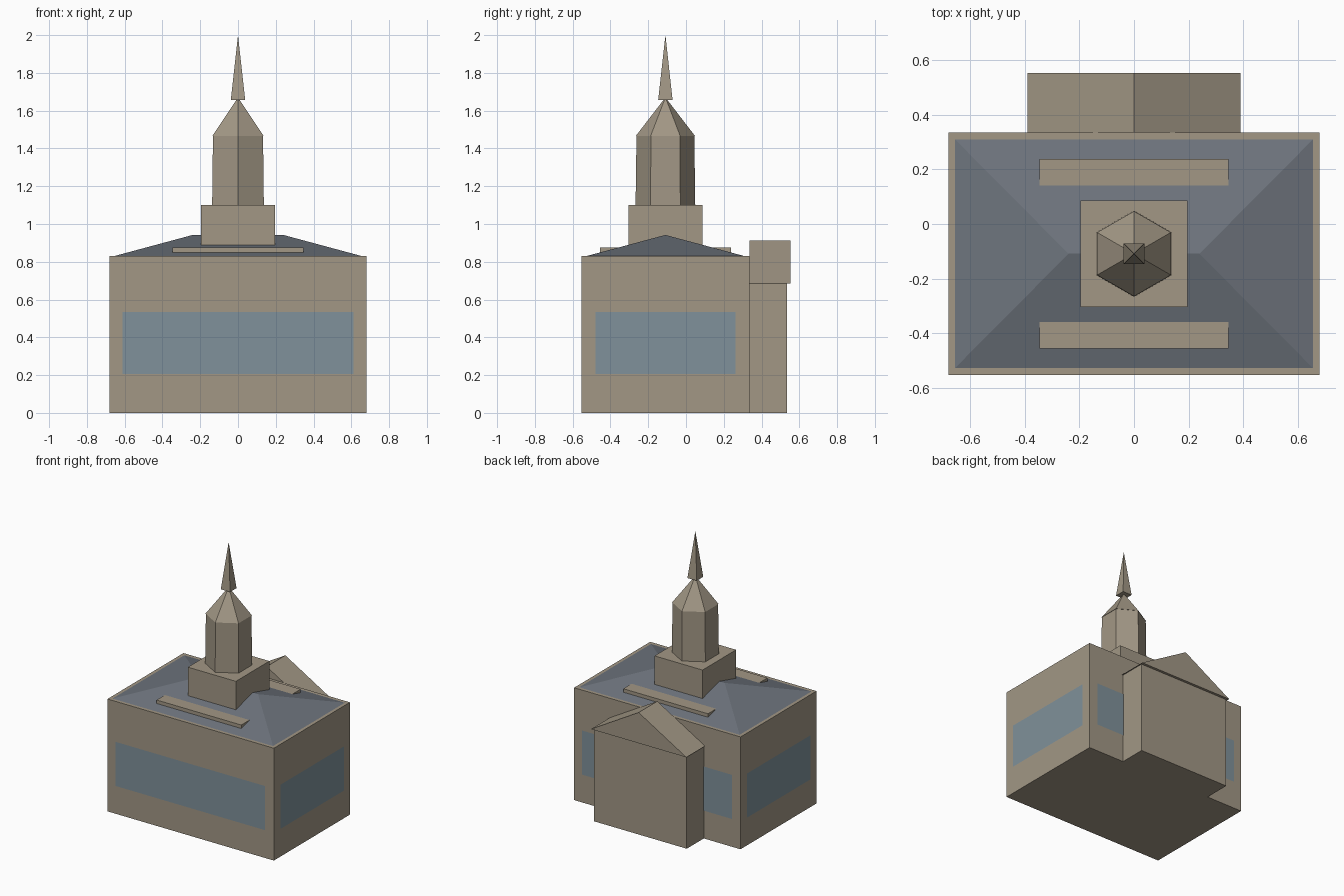
import bpy
import math

if "Cube" in bpy.data.objects:
    bpy.data.objects.remove(bpy.data.objects["Cube"])

CY = -0.109   # centre line of the main block in y


def material(name, rgb):
    m = bpy.data.materials.new(name)
    m.diffuse_color = (*rgb, 1)
    m.use_nodes = True
    m.node_tree.nodes["Principled BSDF"].inputs["Base Color"].default_value = m.diffuse_color
    return m


stone = material("stone", (0.36, 0.31, 0.235))
slate = material("slate", (0.155, 0.175, 0.205))
glass = material("glass", (0.215, 0.285, 0.325))


def mesh_part(name, verts, faces, mat):
    me = bpy.data.meshes.new(name)
    me.from_pydata(verts, [], faces)
    me.materials.append(mat)
    ob = bpy.data.objects.new(name, me)
    bpy.context.collection.objects.link(ob)
    return ob


def box(name, x, y, z, mat=stone):
    """Box from (min, max) ranges."""
    v = [(a, b, c) for c in z for a, b in
         ((x[0], y[0]), (x[1], y[0]), (x[1], y[1]), (x[0], y[1]))]
    f = [(3, 2, 1, 0), (4, 5, 6, 7)]
    f += [(i, (i + 1) % 4, (i + 1) % 4 + 4, i + 4) for i in range(4)]
    return mesh_part(name, v, f, mat)


def cone(name, sides, r1, r2, z, turn=0):
    bpy.ops.mesh.primitive_cone_add(
        vertices=sides, radius1=r1, radius2=r2, depth=z[1] - z[0],
        location=(0, CY, sum(z) / 2), rotation=(0, 0, turn))
    ob = bpy.context.object
    ob.name = name
    ob.data.materials.append(stone)


# Main block
HX, HY, TOP = 0.68, 0.444, 0.83
box("main_walls", (-HX, HX), (CY - HY, CY + HY), (0, TOP))

# Window bands on all four walls
zs, gap = (0.207, 0.533), 0.003
for name, half, dist, turn in (
        ("front", 0.612, HY, 0), ("right", 0.371, HX, 1),
        ("back", 0.612, HY, 2), ("left", 0.371, HX, 3)):
    d = dist + gap
    ob = mesh_part(name + "_window",
                   [(-half, -d, zs[0]), (half, -d, zs[0]),
                    (half, -d, zs[1]), (-half, -d, zs[1])],
                   [(0, 1, 2, 3)], glass)
    ob.location.y = CY
    ob.rotation_euler.z = turn * math.pi / 2

# Hip roof
rx, ry, ridge = 0.656, 0.419, 0.24
mesh_part("hip_roof",
          [(-rx, CY - ry, TOP), (rx, CY - ry, TOP), (rx, CY + ry, TOP),
           (-rx, CY + ry, TOP), (-ridge, CY, 0.942), (ridge, CY, 0.942)],
          [(0, 1, 5, 4), (1, 2, 5), (2, 3, 4, 5), (3, 0, 4), (3, 2, 1, 0)], slate)

# Low ledges on the front and back roof slopes
for name, s in (("front", -1), ("back", 1)):
    y = sorted((CY + s * 0.245, CY + s * 0.347))
    box(name + "_roof_ledge", (-0.346, 0.346), y, (0.835, 0.875))

# Tower and spire
box("tower_base", (-0.196, 0.196), (CY - 0.196, CY + 0.196), (0.835, 1.10))
cone("tower_shaft", 6, 0.158, 0.153, (1.10, 1.467))
cone("tower_cap", 6, 0.156, 0, (1.467, 1.67))
cone("spire", 4, 0.038 * math.sqrt(2), 0, (1.657, 2.0), math.pi / 4)

# Rear wing with gable roof
y0, y1, ax = CY + HY, 0.553, 0.39
box("rear_wing", (-0.38, 0.38), (y0, 0.534), (0, 0.687))
mesh_part("rear_gable_roof",
          [(x, y, z) for y in (y0, y1) for x, z in
           ((-ax, 0.685), (ax, 0.685), (0, 0.912))],
          [(0, 1, 2), (5, 4, 3), (0, 3, 4, 1), (1, 4, 5, 2), (2, 5, 3, 0)], stone)
